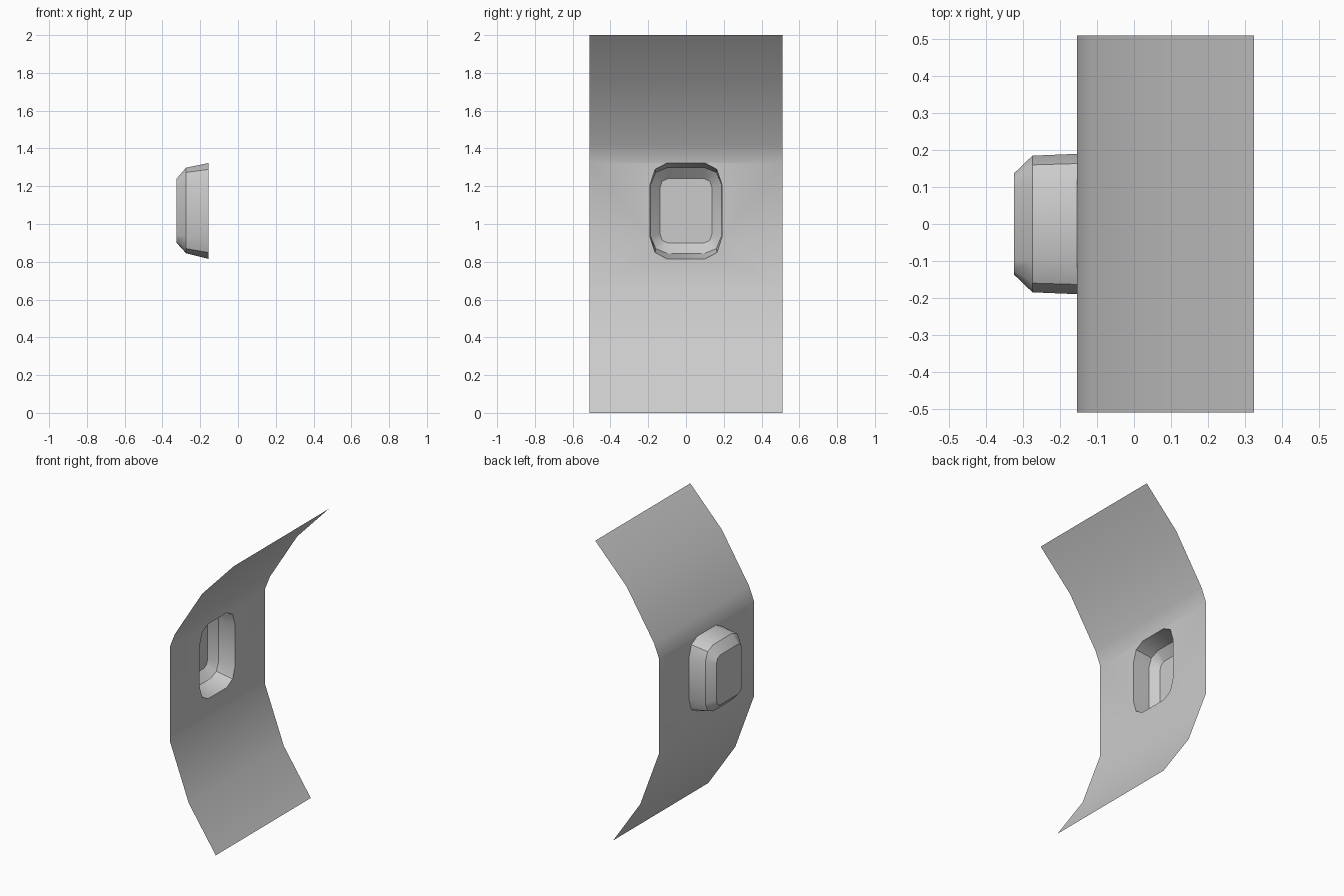
import bpy, bmesh

if "Cube" in bpy.data.objects:
    bpy.data.objects.remove(bpy.data.objects["Cube"])

HALF_W = 0.51
# sheet profile (x, z), bottom to top
PROFILE = [(0.19, 0.0), (-0.013, 0.30), (-0.155, 0.684), (-0.155, 1.325),
           (-0.118, 1.42), (0.088, 1.75), (0.325, 2.0)]
FLAT = 2  # index of the upright segment that carries the pocket

# pocket rings: x, half width, z low, z high, corner cut in y, corner cut in z
RINGS = [(-0.155, 0.19, 0.815, 1.323, 0.09, 0.115),
         (-0.275, 0.185, 0.845, 1.298, 0.085, 0.085),
         (-0.325, 0.137, 0.90, 1.24, 0.04, 0.045)]


def ring(x, hy, z0, z1, cy, cz):
    """Rounded rectangle with three points per corner."""
    zc, hz = (z0 + z1) / 2, (z1 - z0) / 2
    k = 0.293
    corner = [(hy, hz - cz), (hy - k * cy, hz - k * cz), (hy - cy, hz)]
    pts = []
    for sy, sz in ((1, 1), (-1, 1), (-1, -1), (1, -1)):
        c = corner if sy * sz > 0 else corner[::-1]
        pts += [(x, sy * a, zc + sz * b) for a, b in c]
    return pts


def finish(bm, name):
    me = bpy.data.meshes.new(name)
    bm.to_mesh(me)
    bm.free()
    ob = bpy.data.objects.new(name, me)
    bpy.context.collection.objects.link(ob)
    bpy.ops.object.select_all(action='DESELECT')
    ob.select_set(True)
    bpy.context.view_layer.objects.active = ob
    bpy.ops.object.shade_smooth_by_angle(angle=0.55)


# bent sheet with an opening in its upright segment
bm = bmesh.new()
rows = [[bm.verts.new((x, y, z)) for y in (-HALF_W, HALF_W)] for x, z in PROFILE]
for i, (a, b) in enumerate(zip(rows, rows[1:])):
    if i != FLAT:
        bm.faces.new((a[0], a[1], b[1], b[0]))
lo, hi = rows[FLAT], rows[FLAT + 1]
hole = [bm.verts.new(p) for p in ring(*RINGS[0])]
edges = []
for loop in ([lo[0], lo[1], hi[1], hi[0]], hole):
    for a, b in zip(loop, loop[1:] + loop[:1]):
        edges.append(bm.edges.get((a, b)) or bm.edges.new((a, b)))
bmesh.ops.triangle_fill(bm, edges=edges, use_beauty=True, normal=(1, 0, 0))
for f in bm.faces:
    f.normal_update()
    if f.normal.x < 0:
        f.normal_flip()
finish(bm, "bent_panel")

# recessed pocket, open towards +x
bm = bmesh.new()
loops = [[bm.verts.new(p) for p in ring(*r)] for r in RINGS]
n = len(loops[0])
for a, b in zip(loops, loops[1:]):
    for i in range(n):
        j = (i + 1) % n
        bm.faces.new((a[i], a[j], b[j], b[i]))
bm.faces.new(loops[-1])
finish(bm, "recessed_pocket")
